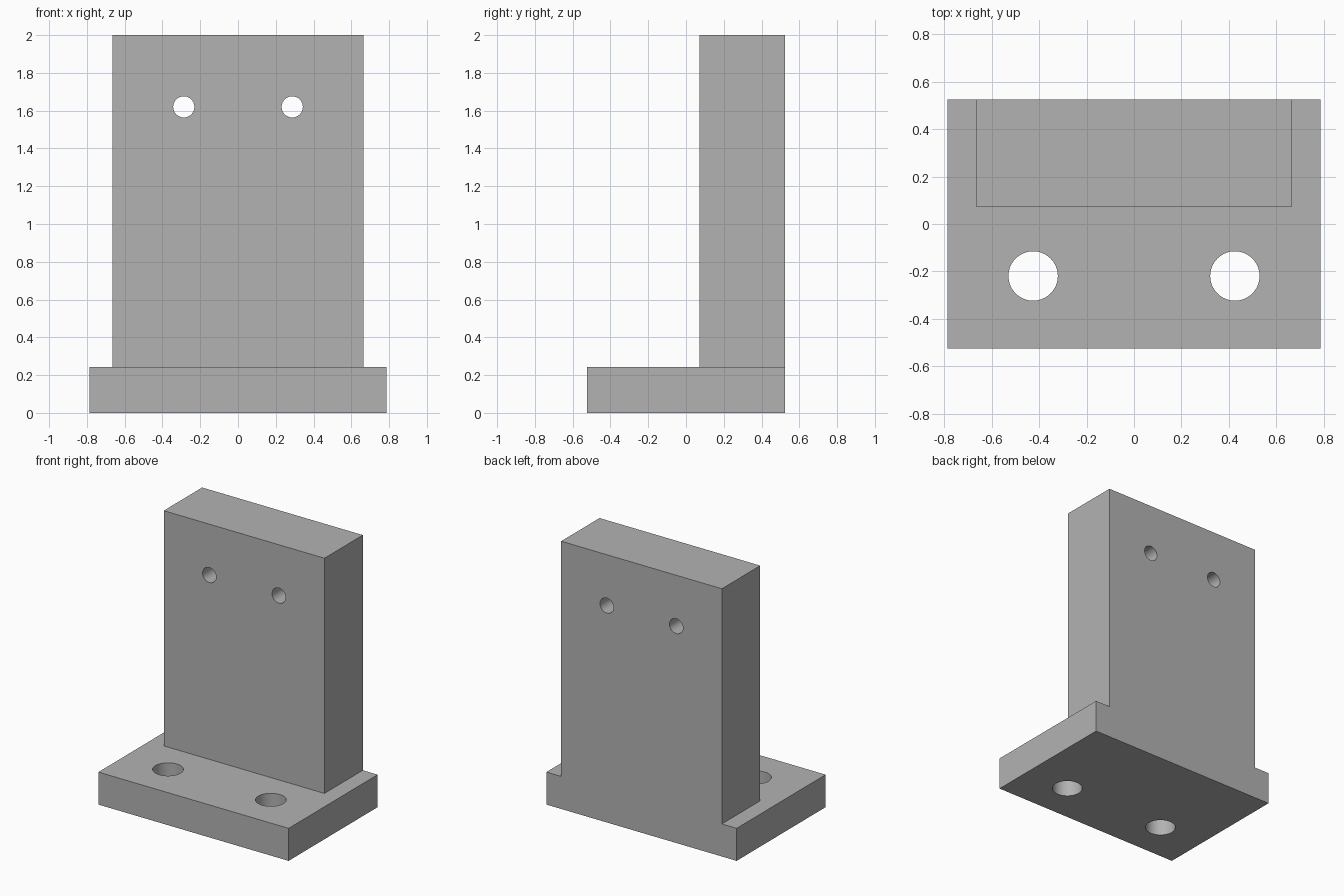
import bpy
from math import pi

cube = bpy.data.objects.get("Cube")
if cube:
    bpy.data.objects.remove(cube, do_unlink=True)

grey = bpy.data.materials.new("plain grey")
grey.use_nodes = True
colour = (0.45, 0.45, 0.45, 1)
grey.diffuse_color = colour
grey.node_tree.nodes["Principled BSDF"].inputs["Base Color"].default_value = colour


def block(name, low, high):
    """Box between two opposite corners."""
    centre = [(a + b) / 2 for a, b in zip(low, high)]
    bpy.ops.mesh.primitive_cube_add(size=1, location=centre)
    ob = bpy.context.object
    ob.name = name
    ob.scale = [b - a for a, b in zip(low, high)]
    bpy.ops.object.transform_apply(location=True, rotation=False, scale=True)
    ob.data.materials.append(grey)
    return ob


def drill(name, location, radius, tilt=0):
    """Cylinder used to cut a through hole."""
    bpy.ops.mesh.primitive_cylinder_add(vertices=64, radius=radius, depth=1,
                                        location=location, rotation=(tilt, 0, 0))
    ob = bpy.context.object
    ob.name = name
    ob.data.materials.append(grey)
    return ob


def combine(target, tool, operation):
    """Apply a boolean and remove the tool."""
    mod = target.modifiers.new(operation, "BOOLEAN")
    mod.operation = operation
    mod.solver = "EXACT"
    mod.object = tool
    bpy.context.view_layer.objects.active = target
    bpy.ops.object.modifier_apply(modifier=mod.name)
    bpy.data.objects.remove(tool, do_unlink=True)


# L-shaped bracket: base plate and upright sharing a flush back
BACK = 0.525
bracket = block("bracket", (-0.786, -BACK, 0), (0.786, BACK, 0.243))
upright = block("upright", (-0.664, 0.072, 0.1), (0.664, BACK, 2))
combine(bracket, upright, "UNION")

# Mirrored pairs of bolt holes in the base and pin holes in the upright
for side in (-1, 1):
    combine(bracket, drill("bolt_hole", (side * 0.425, -0.219, 0.1), 0.104), "DIFFERENCE")
    combine(bracket, drill("pin_hole", (side * 0.287, 0.3, 1.62), 0.056, pi / 2), "DIFFERENCE")

# Smooth hole walls, sharp edges elsewhere
bpy.ops.object.select_all(action="DESELECT")
bracket.select_set(True)
bpy.context.view_layer.objects.active = bracket
bpy.ops.object.shade_smooth_by_angle(angle=pi / 6)
